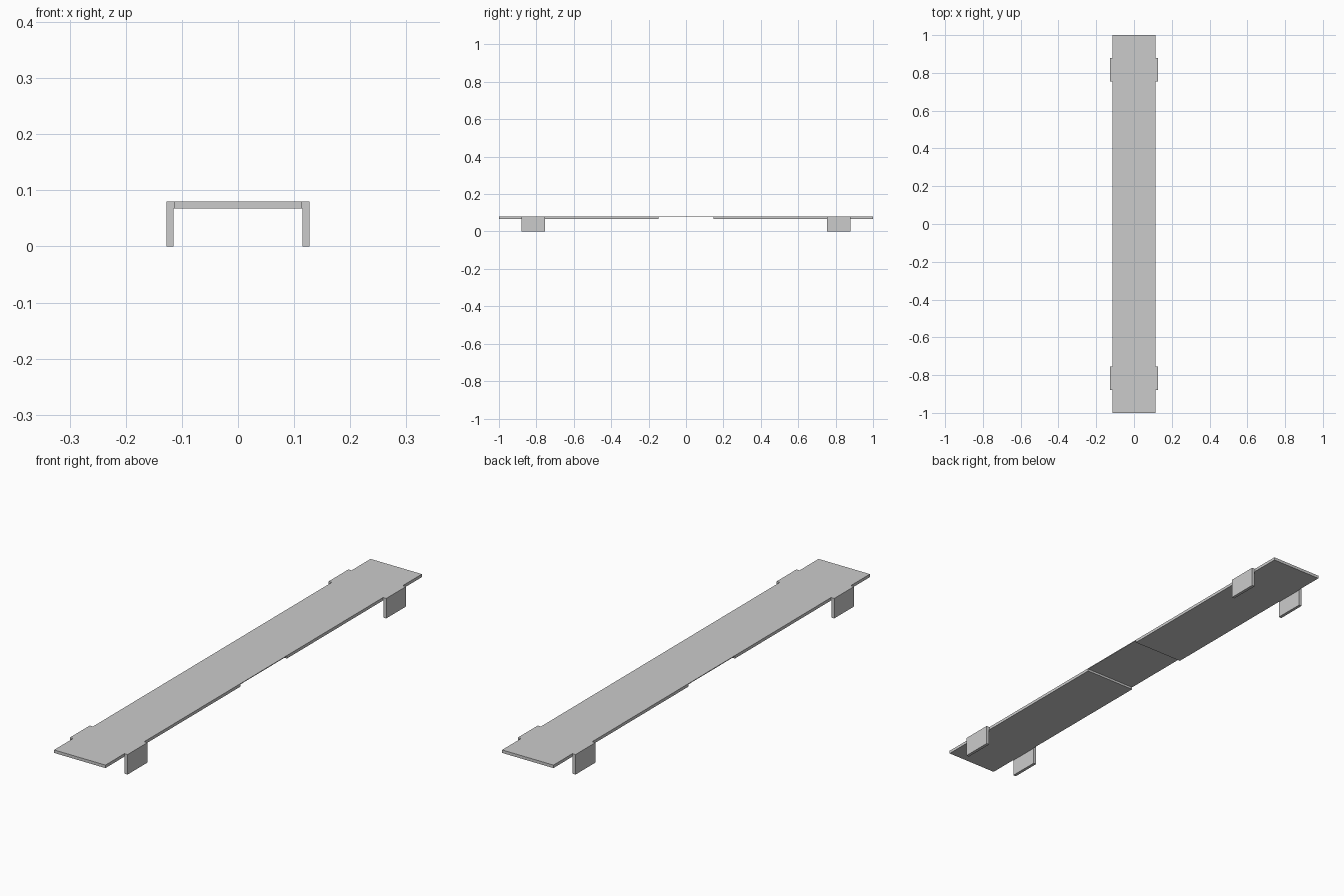
import bpy, bmesh
from mathutils import Vector

cube = bpy.data.objects.get("Cube")
if cube:
    bpy.data.objects.remove(cube, do_unlink=True)

grey = bpy.data.materials.new("plain_grey")
grey.use_nodes = True
colour = (0.6, 0.6, 0.6, 1)
grey.diffuse_color = colour
grey.node_tree.nodes["Principled BSDF"].inputs["Base Color"].default_value = colour

TOP, UNDER, THIN = 0.08, 0.068, 0.077
HALF_WIDTH = 0.1135


def extrude_profile(name, points, sweep):
    """Make a solid by sweeping a flat outline along a vector."""
    bm = bmesh.new()
    face = bm.faces.new([bm.verts.new(p) for p in points])
    result = bmesh.ops.extrude_face_region(bm, geom=[face])
    moved = [g for g in result["geom"] if isinstance(g, bmesh.types.BMVert)]
    bmesh.ops.translate(bm, verts=moved, vec=Vector(sweep))
    bmesh.ops.recalc_face_normals(bm, faces=bm.faces)
    mesh = bpy.data.meshes.new(name)
    bm.to_mesh(mesh)
    bm.free()
    mesh.materials.append(grey)
    obj = bpy.data.objects.new(name, mesh)
    bpy.context.collection.objects.link(obj)
    return obj


# Long plank, with a shallow recess under its middle
half = [(1, TOP), (1, UNDER), (0.147, UNDER), (0.147, THIN)]
outline = half + [(-y, z) for y, z in reversed(half)]
extrude_profile("plank", [(-HALF_WIDTH, y, z) for y, z in outline],
                (2 * HALF_WIDTH, 0, 0))

# Four side legs, each joined to the plank edge by a short tab
INNER, OUTER = 0.115, 0.1275
outline = [(HALF_WIDTH, TOP), (OUTER, TOP), (OUTER, 0),
           (INNER, 0), (INNER, UNDER), (HALF_WIDTH, UNDER)]
legs = extrude_profile("side_legs", [(x, 0.755, z) for x, z in outline],
                       (0, 0.125, 0))
mirror = legs.modifiers.new("four_corners", "MIRROR")
mirror.use_axis = (True, True, False)
mirror.use_mirror_merge = False
